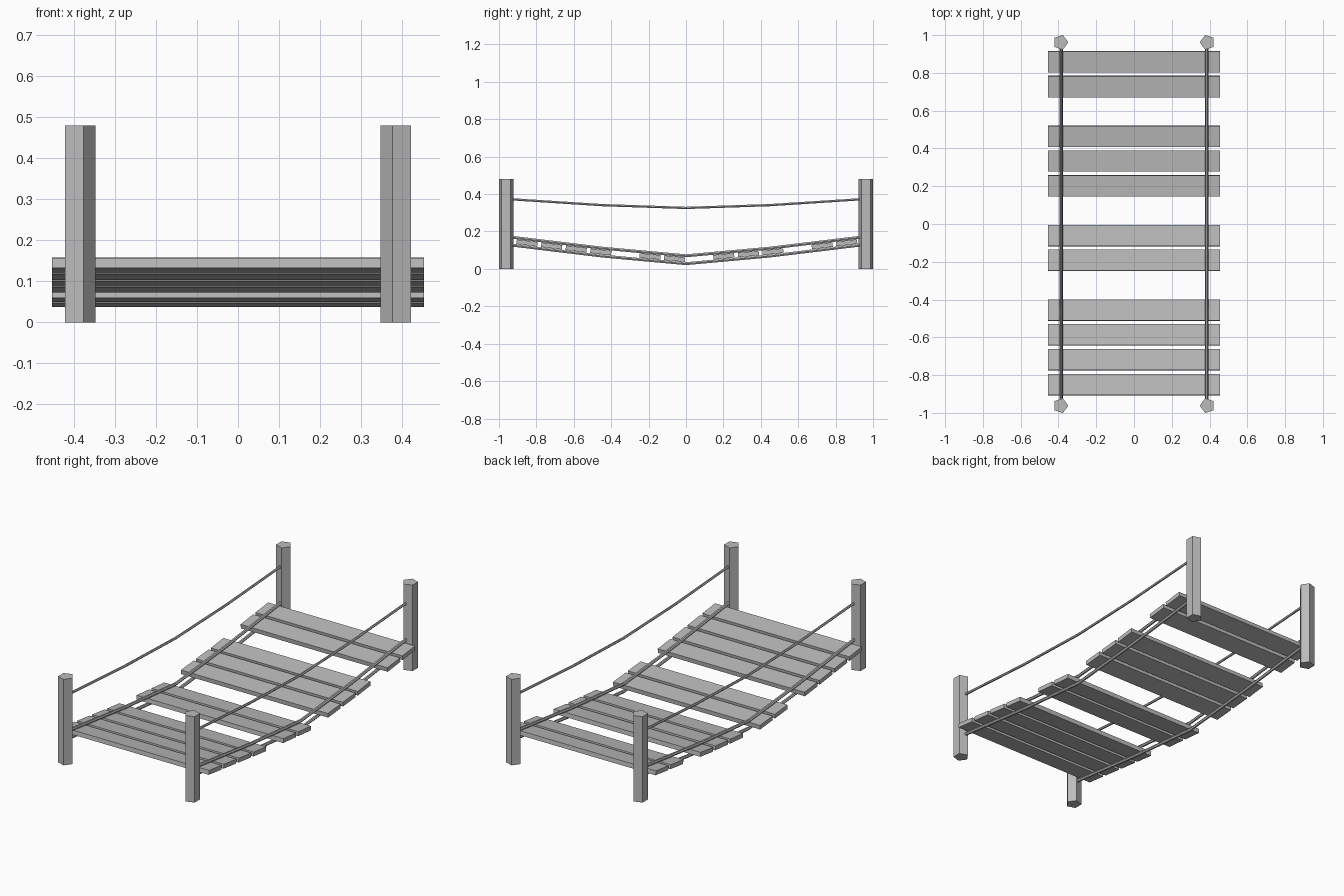
import bpy, bmesh, math
from mathutils import Matrix, Vector

cube = bpy.data.objects.get("Cube")
if cube:
    bpy.data.objects.remove(cube, do_unlink=True)

grey = bpy.data.materials.new("weathered grey")
grey.use_nodes = True
colour = (0.5, 0.5, 0.5, 1)
grey.diffuse_color = colour
grey.node_tree.nodes["Principled BSDF"].inputs["Base Color"].default_value = colour


def finish(bm, name):
    bmesh.ops.recalc_face_normals(bm, faces=bm.faces)
    mesh = bpy.data.meshes.new(name)
    bm.to_mesh(mesh)
    bm.free()
    mesh.materials.append(grey)
    obj = bpy.data.objects.new(name, mesh)
    bpy.context.collection.objects.link(obj)
    return obj


def loft(name, rings):
    """Skin a list of matching rings and cap both ends."""
    bm = bmesh.new()
    loops = [[bm.verts.new(p) for p in ring] for ring in rings]
    n = len(loops[0])
    for a, b in zip(loops, loops[1:]):
        for i in range(n):
            j = (i + 1) % n
            bm.faces.new((a[i], a[j], b[j], b[i]))
    bm.faces.new(loops[0])
    bm.faces.new(loops[-1])
    return finish(bm, name)


def circle(n, radius, start=0.0):
    angles = [start + math.tau * i / n for i in range(n)]
    return [(radius * math.cos(a), radius * math.sin(a)) for a in angles]


def sag(y, heights):
    """Height of a hanging line given at the middle, quarter and end."""
    y = abs(y)
    mid, quarter, end = heights
    if y < 0.45:
        return mid + (quarter - mid) * y / 0.45
    return quarter + (end - quarter) * (y - 0.45) / 0.48


HANDRAIL = (0.326, 0.341, 0.372)
DECK = (0.049, 0.090, 0.148)
ROPE_X, ROPE_GAP = 0.386, 0.021


def rope(name, x, heights, radius, lift=0.0):
    rings = []
    for y in (-0.95, -0.45, 0, 0.45, 0.95):
        z = sag(y, heights) + lift
        rings.append([(x + u, y, z + v) for u, v in circle(6, radius)])
    loft(name, rings)


for side, sx in (("left", 1), ("right", -1)):
    # Five-sided posts, pointing inward
    for end, sy in (("front", -1), ("back", 1)):
        pent = circle(5, 0.041, math.pi if sx > 0 else 0)
        loft(f"{side}_{end}_post",
             [[(sx * 0.389 + u, sy * 0.962 + v, z) for u, v in pent] for z in (0, 0.48)])
    # Handrail, and the pair of ropes gripping the planks
    rope(f"{side}_handrail_rope", sx * ROPE_X, HANDRAIL, 0.007)
    rope(f"{side}_upper_deck_rope", sx * ROPE_X, DECK, 0.009, ROPE_GAP)
    rope(f"{side}_lower_deck_rope", sx * ROPE_X, DECK, 0.009, -ROPE_GAP)

# Evenly pitched planks with three missing, each tilted along the sag
MISSING = (4, 7, 11)
for i in range(14):
    if i in MISSING:
        continue
    y = -0.85 + 0.1315 * i
    slope = (sag(y + 0.01, DECK) - sag(y - 0.01, DECK)) / 0.02
    bm = bmesh.new()
    bmesh.ops.create_cube(bm, size=1, matrix=Matrix.Diagonal((0.908, 0.112, 0.024, 1)))
    plank = finish(bm, f"plank_{i + 1}")
    plank.location = Vector((0, y, sag(y, DECK)))
    plank.rotation_euler.x = math.atan(slope)
